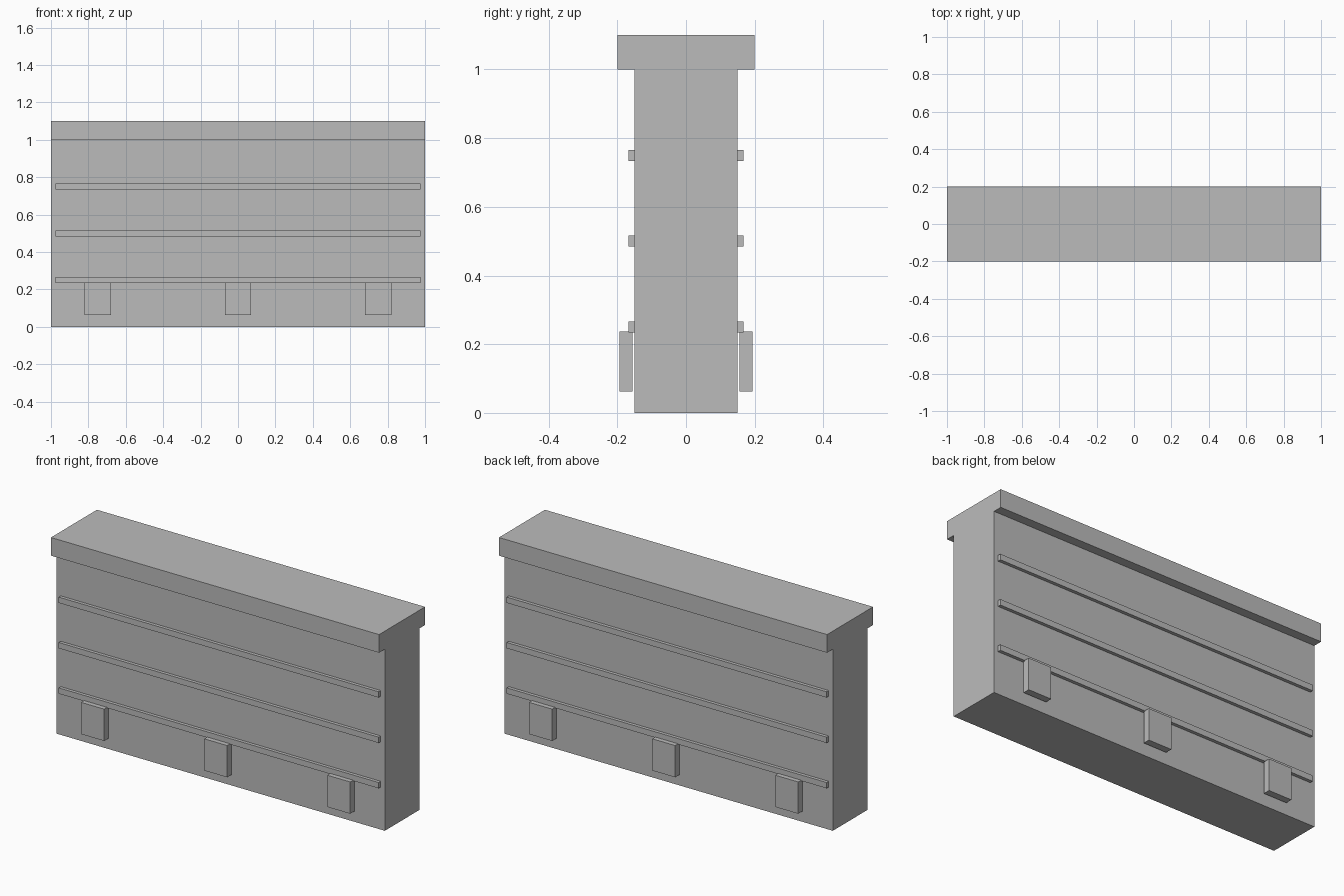
import bpy

cube = bpy.data.objects.get("Cube")
if cube:
    bpy.data.objects.remove(cube, do_unlink=True)

# Single flat grey
grey = bpy.data.materials.new("concrete_grey")
grey.use_nodes = True
colour = (0.5, 0.5, 0.5, 1)
grey.diffuse_color = colour
grey.node_tree.nodes["Principled BSDF"].inputs["Base Color"].default_value = colour


def box(name, centre, size):
    bpy.ops.mesh.primitive_cube_add(size=1, location=centre)
    obj = bpy.context.object
    obj.name = name
    obj.scale = size
    bpy.ops.object.transform_apply(location=False, rotation=False, scale=True)
    obj.data.materials.append(grey)
    return obj


# Wall and overhanging coping
box("wall_body", (0, 0, 0.5), (2, 0.3, 1))
box("top_coping", (0, 0, 1.05), (2, 0.4, 0.1))

# Trim rails and base blocks on both faces
for side, sign in (("front", -1), ("back", 1)):
    for level, z in (("lower", 0.25), ("middle", 0.5), ("upper", 0.75)):
        box(f"{side}_{level}_rail", (0, sign * 0.159, z), (1.95, 0.018, 0.032))
    for spot, x in (("right", -0.75), ("centre", 0), ("left", 0.75)):
        box(f"{side}_{spot}_block", (x, sign * 0.175, 0.15), (0.14, 0.038, 0.175))
